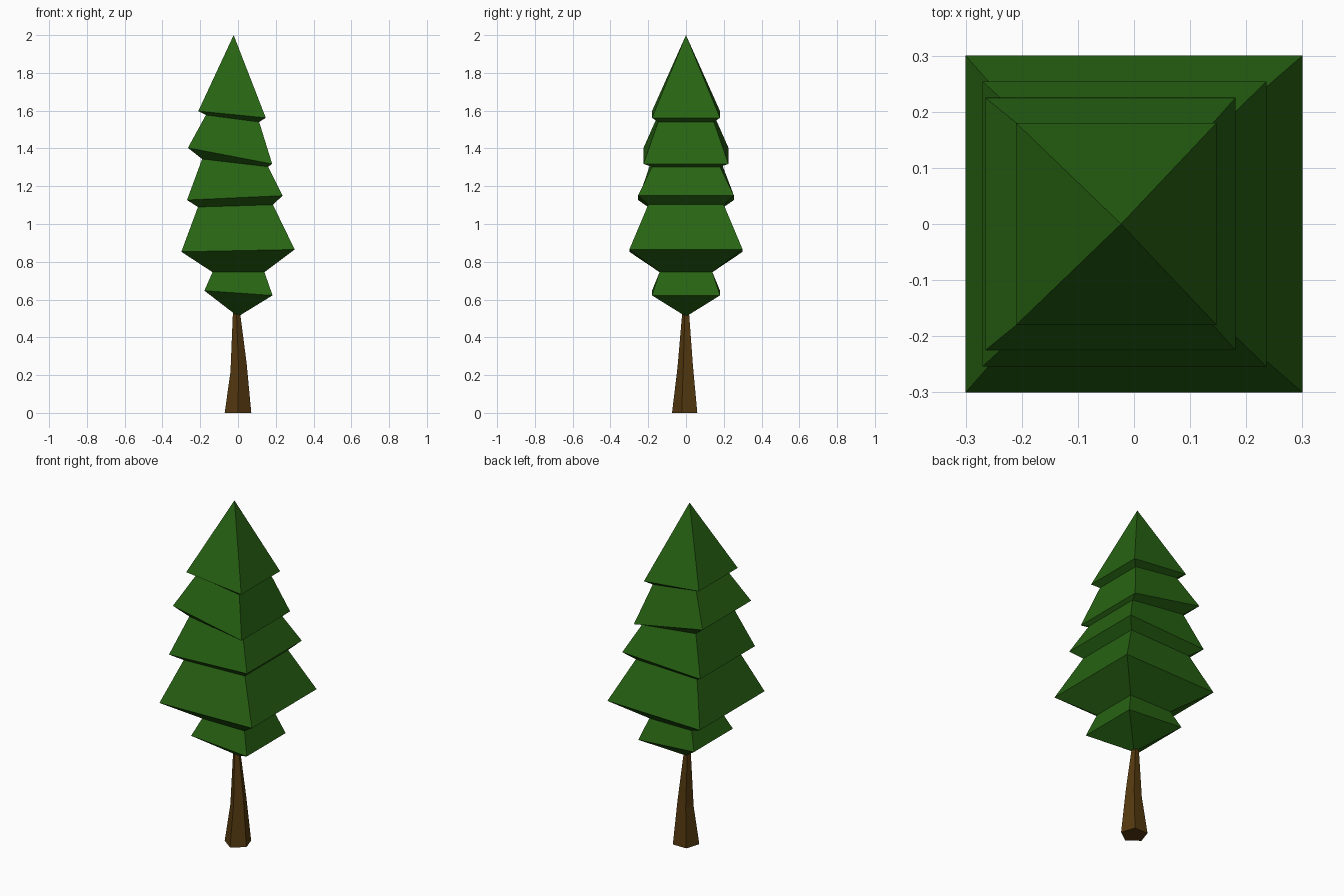
import bpy, bmesh, math

if "Cube" in bpy.data.objects:
    bpy.data.objects.remove(bpy.data.objects["Cube"])


def material(name, rgb):
    m = bpy.data.materials.new(name)
    m.diffuse_color = (*rgb, 1.0)
    m.use_nodes = True
    m.node_tree.nodes["Principled BSDF"].inputs["Base Color"].default_value = m.diffuse_color
    return m


def loft(name, rings, mat, start=None, end=None):
    """Join rings of points with side faces; close each end with a point or a flat cap."""
    bm = bmesh.new()
    loops = [[bm.verts.new(p) for p in ring] for ring in rings]
    n = len(loops[0])
    for a, b in zip(loops, loops[1:]):
        for i in range(n):
            j = (i + 1) % n
            bm.faces.new((a[i], a[j], b[j], b[i]))
    for loop, tip in ((loops[0], start), (loops[-1], end)):
        if tip is None:
            bm.faces.new(loop)
        else:
            v = bm.verts.new(tip)
            for i in range(n):
                bm.faces.new((loop[i], loop[(i + 1) % n], v))
    bmesh.ops.recalc_face_normals(bm, faces=bm.faces)
    me = bpy.data.meshes.new(name)
    bm.to_mesh(me)
    bm.free()
    me.materials.append(mat)
    ob = bpy.data.objects.new(name, me)
    bpy.context.collection.objects.link(ob)
    return ob


def tilted_square(xl, zl, xr, zr, y):
    return [(xl, -y, zl), (xr, -y, zr), (xr, y, zr), (xl, y, zl)]


def pentagon(cx, r, z, tilt=0.0):
    pts = []
    for i in range(5):
        a = -math.pi / 2 + i * math.tau / 5
        x = r * math.cos(a)
        pts.append((cx + x, r * math.sin(a), z + tilt * x))
    return pts


green = material("needle green", (0.021, 0.127, 0.0065))
brown = material("bark brown", (0.090, 0.041, 0.005))

# Foliage tiers: left x, left z, right x, right z, half depth
tiers = [
    (-0.178, 0.647, 0.183, 0.622, 0.18),
    (-0.135, 0.745, 0.140, 0.745, 0.14),
    (-0.300, 0.853, 0.300, 0.865, 0.30),
    (-0.212, 1.090, 0.185, 1.102, 0.20),
    (-0.270, 1.127, 0.236, 1.150, 0.254),
    (-0.190, 1.344, 0.160, 1.303, 0.18),
    (-0.265, 1.403, 0.181, 1.318, 0.225),
    (-0.170, 1.577, 0.112, 1.540, 0.148),
    (-0.210, 1.598, 0.147, 1.562, 0.18),
]
loft("foliage", [tilted_square(*t) for t in tiers], green,
     start=(0.0, 0.0, 0.51), end=(-0.023, 0.0, 2.0))

# Five-sided tapering trunk with a slight bend
loft("trunk", [pentagon(0.0, 0.074, 0.0),
               pentagon(0.003, 0.045, 0.24, 0.5),
               pentagon(-0.008, 0.02, 0.53)], brown)
